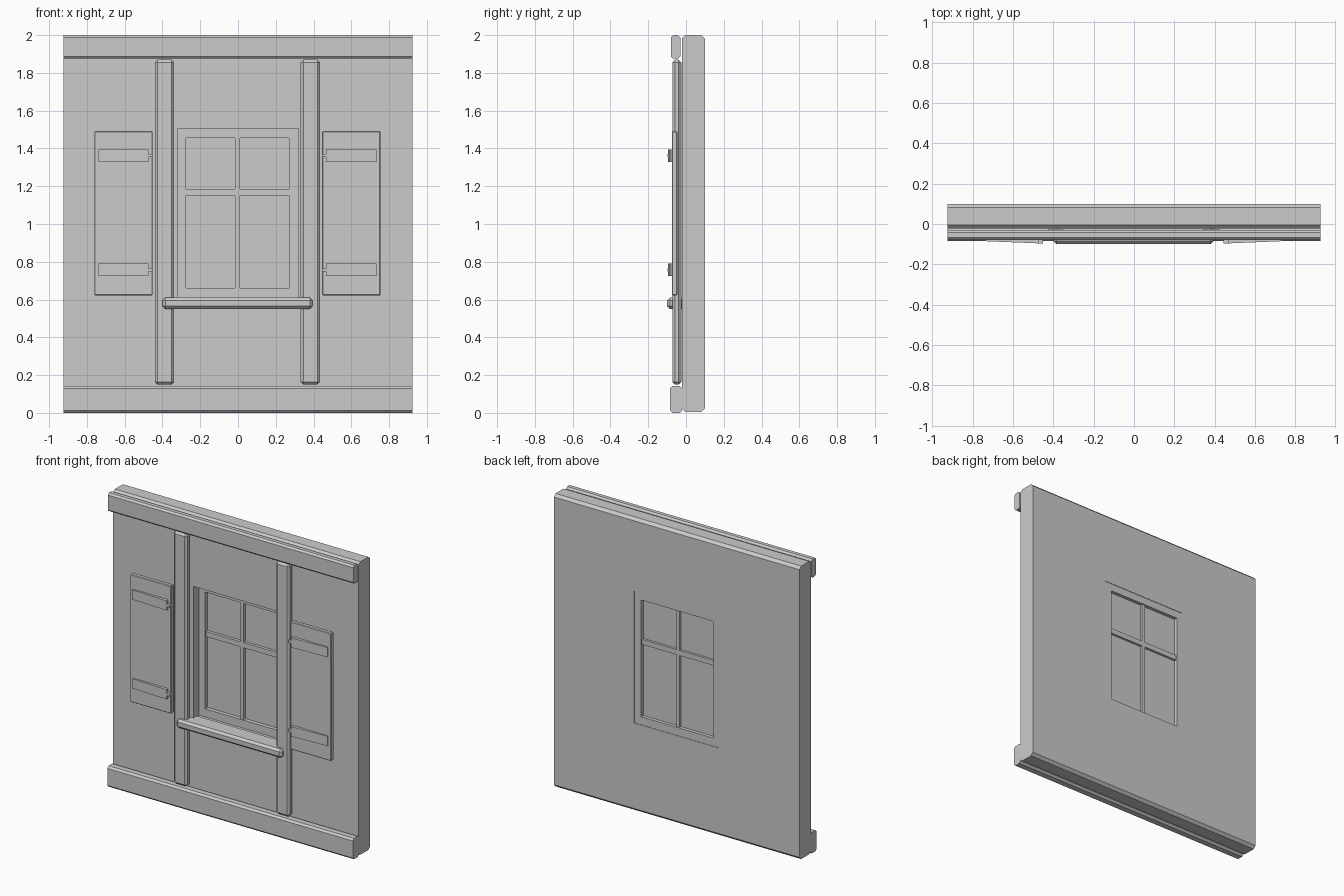
import bpy, bmesh

if "Cube" in bpy.data.objects:
    bpy.data.objects.remove(bpy.data.objects["Cube"])


def box(name, x, y, z, bevel=0.0, axis=None, taper=None):
    """Box from (min, max) pairs; bevels all edges or only those along one axis.
    taper=(end, y): moves the front corners at x[end] to the given y."""
    bm = bmesh.new()
    bmesh.ops.create_cube(bm, size=1)
    for v in bm.verts:
        i, j, k = (c > 0 for c in v.co)
        v.co = (x[i], y[j], z[k])
        if taper and i == taper[0] and not j:
            v.co.y = taper[1]
    if bevel:
        edges = bm.edges[:]
        if axis is not None:
            edges = [e for e in edges
                     if abs(e.verts[0].co[axis] - e.verts[1].co[axis]) > 1e-4]
        bmesh.ops.bevel(bm, geom=edges, offset=bevel, segments=1,
                        profile=0.5, affect='EDGES')
    bmesh.ops.recalc_face_normals(bm, faces=bm.faces)
    me = bpy.data.meshes.new(name)
    bm.to_mesh(me)
    bm.free()
    ob = bpy.data.objects.new(name, me)
    bpy.context.collection.objects.link(ob)
    return ob


W = 0.925

# Wall slab with chamfered long edges and a window opening
wall = box("wall", (-W, W), (-0.022, 0.10), (0.005, 2.0), 0.018, axis=0)
cutter = box("window_cutter", (-0.32, 0.32), (-0.3, 0.3), (0.605, 1.505))
cutter.hide_render = True
mod = wall.modifiers.new("opening", 'BOOLEAN')
mod.operation = 'DIFFERENCE'
mod.object = cutter
mod.solver = 'EXACT'
bpy.context.view_layer.objects.active = wall
bpy.ops.object.modifier_apply(modifier=mod.name)
bpy.data.objects.remove(cutter)

# Horizontal beams
box("top_beam", (-W, W), (-0.08, -0.03), (1.875, 2.0), 0.012, axis=0)
box("bottom_beam", (-W, W), (-0.085, -0.02), (0.0, 0.142), 0.013, axis=0)

# Window frame: stiles, rails, glazing bars and glass
FY = (0.04, 0.097)
for n, x in (("left", (-0.32, -0.275)), ("right", (0.27, 0.32))):
    box("frame_stile_" + n, x, FY, (0.605, 1.505))
for n, z in (("bottom", (0.605, 0.66)), ("top", (1.455, 1.505))):
    box("frame_rail_" + n, (-0.275, 0.27), FY, z)
BY = (0.046, 0.09)
box("glazing_bar_vertical", (-0.015, 0.01), BY, (0.66, 1.455))
for n, x in (("left", (-0.275, -0.015)), ("right", (0.01, 0.27))):
    box("glazing_bar_" + n, x, BY, (1.15, 1.185))
box("glass", (-0.28, 0.275), (0.066, 0.074), (0.65, 1.46))

# Window sill
box("window_sill", (-0.40, 0.395), (-0.10, 0.03), (0.55, 0.61), 0.015)

# Posts, shutters and hinge straps on both sides
for s, side in ((-1, "left"), (1, "right")):
    def span(a, b):
        return tuple(sorted((s * a - 0.003, s * b - 0.003)))

    box("post_" + side, span(0.335, 0.437), (-0.072, -0.025), (0.15, 1.87), 0.014)
    box("shutter_" + side, span(0.449, 0.757), (-0.075, -0.046), (0.622, 1.492), 0.004)
    outer = 0 if s < 0 else 1
    for zc, level in ((0.757, "lower"), (1.362, "upper")):
        box(f"hinge_strap_{side}_{level}", span(0.47, 0.735), (-0.096, -0.07),
            (zc - 0.033, zc + 0.033), taper=(outer, -0.085))
        box(f"hinge_pin_{side}_{level}", span(0.447, 0.475), (-0.097, -0.074),
            (zc - 0.008, zc + 0.008))
